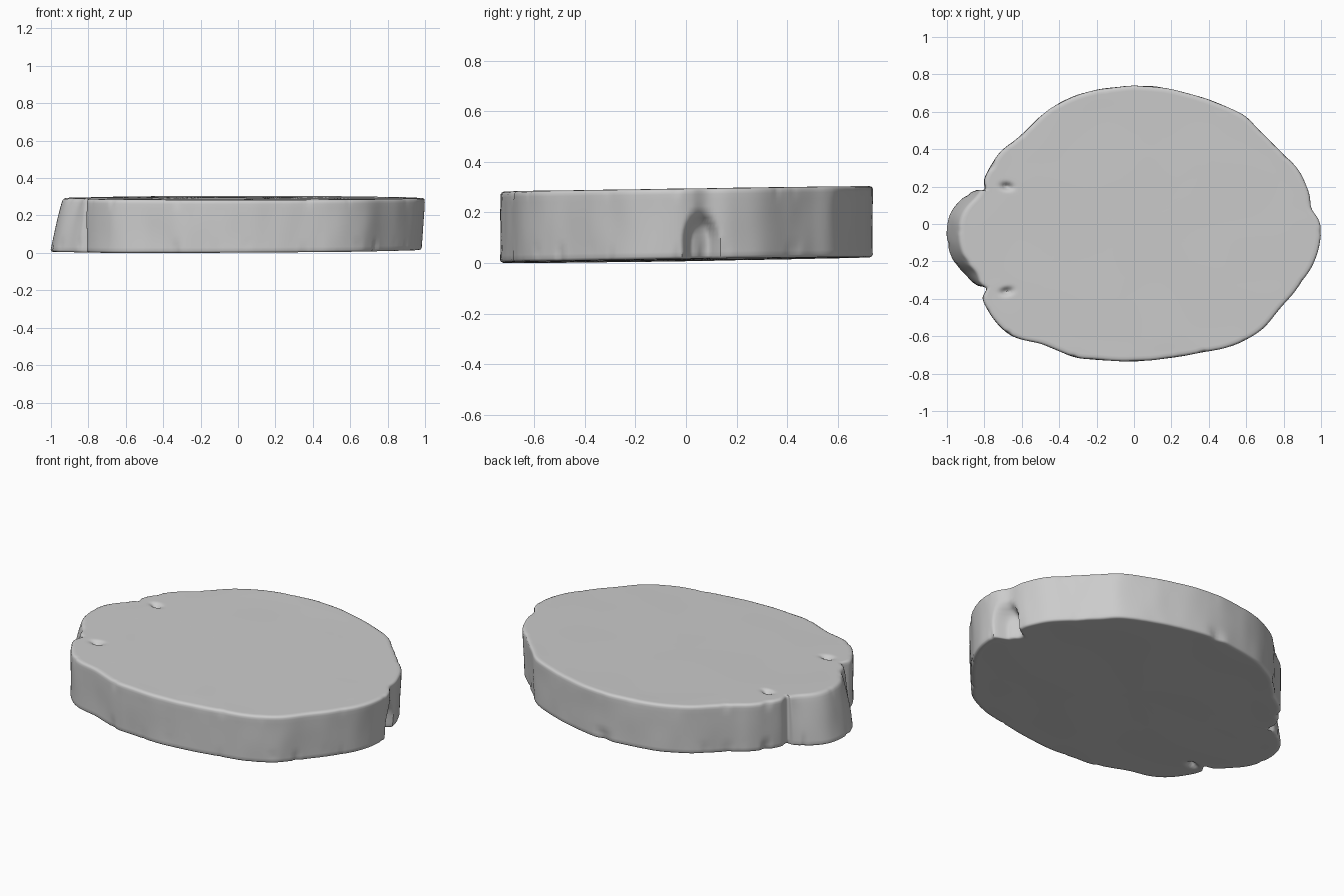
import bpy, bmesh, math
from mathutils import Vector, noise

if "Cube" in bpy.data.objects:
    bpy.data.objects.remove(bpy.data.objects["Cube"])

# Plan outline of the slab, counter-clockwise from the right tip
OUTLINE = [(1, -.05), (.99, .02), (.965, .08), (.93, .19), (.87, .30), (.78, .395), (.68, .49),
           (.58, .585), (.4, .665), (.22, .715), (.03, .74), (-.15, .725), (-.3, .69), (-.4, .645),
           (-.5, .575), (-.62, .46), (-.7, .4), (-.76, .32), (-.8, .24), (-.80, .185), (-.845, .18),
           (-.91, .145), (-.97, .08), (-1, 0), (-1, -.1), (-.965, -.2), (-.9, -.275), (-.845, -.325),
           (-.79, -.345), (-.81, -.4), (-.77, -.48), (-.7, -.565), (-.62, -.61), (-.5, -.64),
           (-.4, -.68), (-.3, -.715), (-.2, -.725), (0, -.735), (.2, -.715), (.4, -.68), (.5, -.66),
           (.6, -.62), (.69, -.56), (.78, -.455), (.86, -.36), (.94, -.25), (.98, -.16)]
SUB = 9
TOP_PITS = [(-.68, .20), (-.68, -.36)]
BOTTOM_PITS = [(-.72, -.37)]


def smooth(a, b, x):
    t = max(0, min(1, (x - a) / (b - a)))
    return t * t * (3 - 2 * t)


def spline(pts):
    """Closed Catmull-Rom curve through the outline."""
    out, n = [], len(pts)
    for i in range(n):
        a, b, c, d = (Vector(pts[(i + k) % n]) for k in (-1, 0, 1, 2))
        for s in range(SUB):
            t = s / SUB
            out.append(.5 * (2 * b + (c - a) * t + (2 * a - 5 * b + 4 * c - d) * t * t
                             + (3 * b - a - 3 * c + d) * t ** 3))
    return out


def heights(x, y):
    return .016 + .015 * y + .005 * x, .298 + .015 * y


def pits(x, y, spots):
    return sum(.03 * math.exp(-((x - px) ** 2 / .0007 + (y - py) ** 2 / .0003)) for px, py in spots)


def wall_point(p, t, inset):
    """Point on the rim at height fraction t, with lean, chips and side hollow."""
    d = p.normalized()
    x, y = p - d * inset
    lobe = smooth(.79, .93, -p.x) * smooth(.38, .28, abs(p.y + .07))
    x += .07 * lobe * (.75 * t + .25 * t ** 3)
    if x > 0:
        x *= .985 + .015 * t
    lo, hi = heights(x, y)
    z = lo + (hi - lo) * t
    # worn edges
    edge = smooth(.3, 0, t) + .6 * smooth(.8, 1, t)
    chip = noise.noise(Vector((p.x * 9, p.y * 9, z * 5))) * .004
    chip += max(0, noise.noise(Vector((p.x * 14, p.y * 14, 3 + z * 4))) - .25) * .03 * edge
    # arched hollow in the right-hand wall
    if p.x > .8:
        r = math.hypot((y - .06) / .07, max(0, z - .09) / .11)
        chip += .07 * smooth(1.15, .5, r)
        chip += .012 * math.exp(-((y - .09) / .05) ** 2)
    return Vector((x - d.x * chip, y - d.y * chip, z))


loop = spline(OUTLINE)
rings = []
# Wall rings, rounded at both edges
for t, inset in [(0, .012), (.012, .004), (.04, 0), (.1, 0), (.18, 0), (.26, 0), (.34, 0), (.42, 0),
                 (.5, 0), (.58, 0), (.66, 0), (.75, 0), (.84, 0), (.92, 0), (.96, .001),
                 (.985, .005), (1, .014)]:
    rings.append([wall_point(p, t, inset) for p in loop])

# Cap rings shrink toward the centre
STEPS = [1 - .018 * k for k in range(1, 20)] + [.55, .4, .2]


def cap(rim, top):
    out = []
    for s in STEPS:
        ring = []
        for v in rim:
            x, y = v.x * s, v.y * s
            lo, hi = heights(x, y)
            wave = .002 * noise.noise(Vector((x * 3, y * 3, 7 if top else 2)))
            wave *= smooth(1, .85, s)
            z = hi - pits(x, y, TOP_PITS) if top else lo + pits(x, y, BOTTOM_PITS)
            ring.append(Vector((x, y, z + wave)))
        out.append(ring)
    return out


rings = cap(rings[0], False)[::-1] + rings + cap(rings[-1], True)
low = min(v.z for r in rings for v in r)

bm = bmesh.new()
grid = [[bm.verts.new((v.x, v.y, v.z - low)) for v in r] for r in rings]
n = len(loop)
for a, b in zip(grid, grid[1:]):
    for i in range(n):
        j = (i + 1) % n
        bm.faces.new((a[i], a[j], b[j], b[i]))
for ring, z in ((grid[0][::-1], .016 - low), (grid[-1], .298 - low)):
    c = bm.verts.new((0, 0, z))
    for i in range(n):
        bm.faces.new((ring[i], ring[(i + 1) % n], c))
bmesh.ops.recalc_face_normals(bm, faces=bm.faces)

mesh = bpy.data.meshes.new("stone_slab")
bm.to_mesh(mesh)
bm.free()
slab = bpy.data.objects.new("stone_slab", mesh)
bpy.context.collection.objects.link(slab)
bpy.context.view_layer.objects.active = slab
slab.select_set(True)
bpy.ops.object.shade_smooth_by_angle(angle=math.radians(50))
